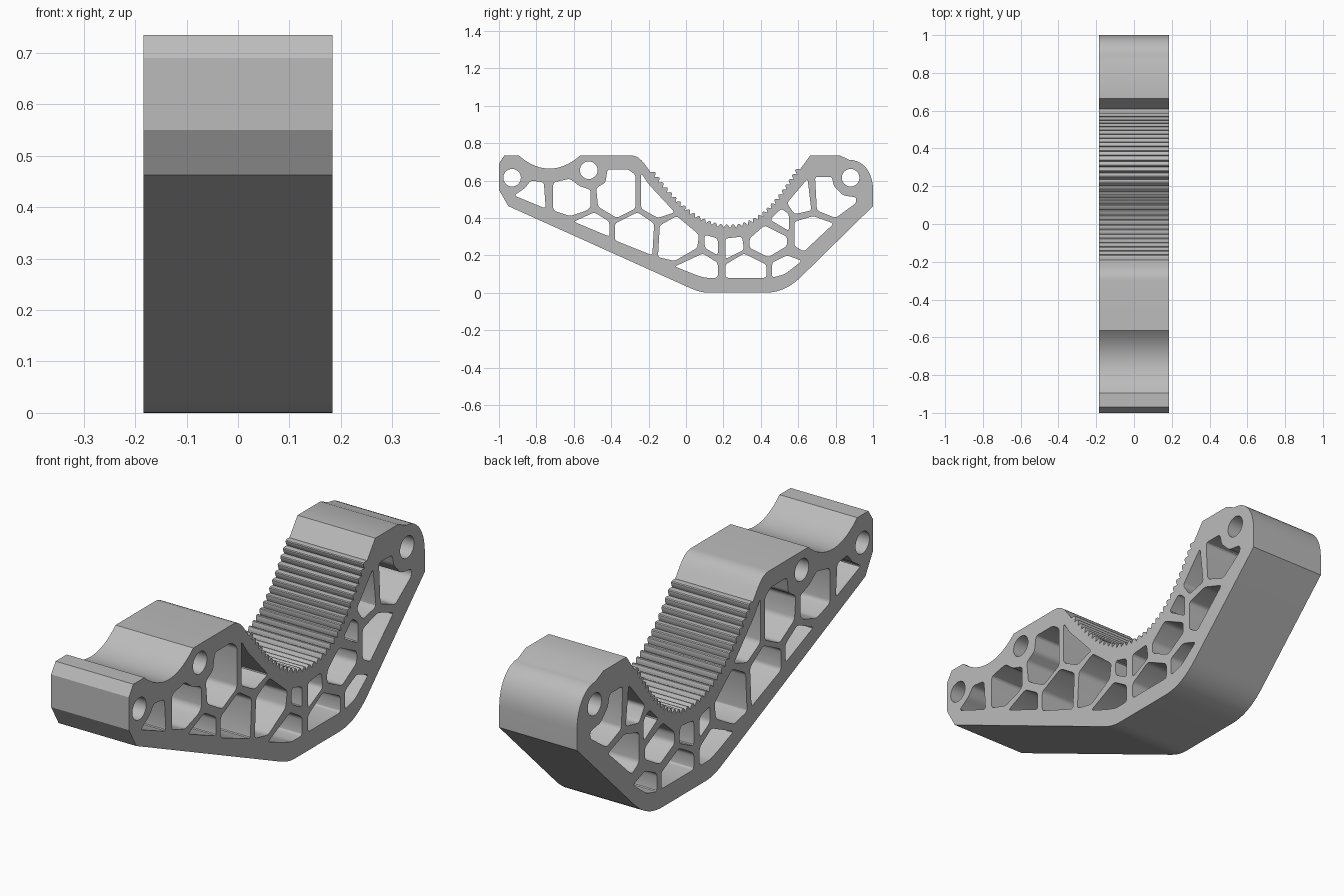
import bpy
import bmesh
import math
from mathutils import Vector
from mathutils.geometry import interpolate_bezier

HALF_WIDTH = 0.184

old = bpy.data.objects.get("Cube")
if old:
    bpy.data.objects.remove(old, do_unlink=True)


def make_material(name, colour):
    mat = bpy.data.materials.new(name)
    mat.use_nodes = True
    mat.diffuse_color = colour
    shader = next(n for n in mat.node_tree.nodes if n.type == "BSDF_PRINCIPLED")
    shader.inputs["Base Color"].default_value = colour
    return mat


def bezier(a, b, c, d, count):
    return list(interpolate_bezier(Vector(a), Vector(b), Vector(c), Vector(d), count))


def circle(centre, radius, count=32):
    turns = [math.tau * i / count for i in range(count)]
    return [Vector((centre[0] + radius * math.cos(t), centre[1] + radius * math.sin(t))) for t in turns]


def rounded(corners, radius=0.014, steps=4):
    """Replace each corner of a closed polygon with a short curve."""
    pts = [Vector(c) / 100 for c in corners]
    out = []
    for i, p in enumerate(pts):
        before, after = pts[i - 1] - p, pts[(i + 1) % len(pts)] - p
        reach = min(radius, before.length * 0.4, after.length * 0.4)
        a, b = p + before.normalized() * reach, p + after.normalized() * reach
        out += bezier(a, a.lerp(p, 0.6), b.lerp(p, 0.6), b, steps)
    return out


def ridged(path, teeth, height):
    """Raise a row of rounded ridges along the left-hand side of a path."""
    out = []
    for i, p in enumerate(path):
        along = path[min(i + 1, len(path) - 1)] - path[max(i - 1, 0)]
        normal = Vector((-along.y, along.x)).normalized()
        wave = abs(math.sin(math.pi * teeth * i / (len(path) - 1)))
        out.append(p + normal * height * wave)
    return out


# Outer profile in the (y, z) plane, from the front foot over the top to the back
dip = bezier((-0.895, 0.735), (-0.79, 0.64), (-0.67, 0.64), (-0.565, 0.735), 20)
shoulder = bezier((-0.30, 0.735), (-0.25, 0.735), (-0.23, 0.70), (-0.19, 0.645), 10)
groove_front = bezier((-0.19, 0.645), (-0.08, 0.495), (0.05, 0.345), (0.235, 0.345), 113)
groove_back = bezier((0.235, 0.345), (0.42, 0.345), (0.52, 0.52), (0.61, 0.66), 113)
back_top = bezier((0.875, 0.71), (0.95, 0.71), (1.0, 0.64), (1.0, 0.55), 12)
back_belly = bezier((0.62, 0.09), (0.56, 0.03), (0.50, 0.0), (0.42, 0.0), 10)
front_belly = bezier((0.13, 0.0), (0.08, 0.0), (0.05, 0.012), (0.0, 0.035), 10)

profile = [(-0.95, 0.463), (-1.0, 0.55), (-1.0, 0.69), (-0.97, 0.735)]
profile += dip + shoulder[:-1]
profile += ridged(groove_front, 16, 0.02)[:-1] + ridged(groove_back, 16, 0.02)
profile += [(0.665, 0.735), (0.82, 0.735)] + back_top
profile += [(1.0, 0.463)] + back_belly + front_belly

# Windows between the struts, in hundredths
front_windows = [
    [(-92, 52), (-86, 56), (-83, 60), (-76, 59), (-75, 45)],
    [(-71, 59), (-62, 61), (-57, 57), (-51, 55), (-51, 46), (-53, 44), (-62, 41), (-71, 44)],
    [(-48, 56), (-43, 59), (-42, 66), (-31, 66), (-27, 63), (-27, 45), (-37, 40), (-47, 46)],
    [(-24, 64), (-20, 58), (-6, 43), (-15, 40), (-24, 45)],
    [(-60, 38), (-49, 43), (-41, 38), (-41, 30)],
    [(-38, 37), (-26, 43), (-17, 37), (-18, 20), (-38, 28)],
    [(-14, 36), (-5, 41), (7, 31), (6, 24), (-6, 17), (-15, 19)],
    [(-6, 14), (9, 21), (17, 16), (17, 8), (10, 8), (4, 10)],
]
back_windows = [
    [(21, 15), (31, 21), (43, 15), (43, 8), (21, 8)],
    [(10, 31), (17, 29), (17, 20), (10, 24)],
    [(21, 29), (30, 30), (31, 23), (21, 18)],
    [(34, 29), (42, 36), (54, 30), (54, 25), (44, 19), (34, 24)],
    [(45, 39), (51, 45), (55, 42), (55, 33)],
    [(54, 48), (65, 61), (67, 44), (58, 42)],
    [(69, 62), (78, 62), (79, 57), (84, 52), (91, 51), (91, 48), (80, 40), (70, 44)],
    [(58, 38), (68, 41), (79, 37), (63, 22), (58, 25)],
    [(46, 16), (54, 20), (62, 17), (53, 10), (46, 8)],
]

loops = [profile]
loops += [rounded(w) for w in front_windows + back_windows]
# Pin holes
loops += [circle(c, 0.047) for c in ((-0.93, 0.615), (-0.52, 0.655), (0.88, 0.615))]

# Filled flat curve, extruded across the width
curve = bpy.data.curves.new("lattice_cradle", "CURVE")
curve.dimensions = "2D"
curve.fill_mode = "BOTH"
curve.extrude = HALF_WIDTH
for loop in loops:
    spline = curve.splines.new("POLY")
    spline.points.add(len(loop) - 1)
    for point, p in zip(spline.points, loop):
        point.co = (p[0], p[1], 0, 1)
    spline.use_cyclic_u = True

cradle = bpy.data.objects.new("lattice_cradle", curve)
bpy.context.collection.objects.link(cradle)
cradle.rotation_euler = (math.pi / 2, 0, math.pi / 2)
bpy.ops.object.select_all(action="DESELECT")
cradle.select_set(True)
bpy.context.view_layer.objects.active = cradle
bpy.ops.object.convert(target="MESH")

# Weld the caps to the walls and face everything outward
bm = bmesh.new()
bm.from_mesh(cradle.data)
bmesh.ops.remove_doubles(bm, verts=bm.verts, dist=0.0001)
bmesh.ops.recalc_face_normals(bm, faces=bm.faces)
bm.to_mesh(cradle.data)
bm.free()

cradle.data.materials.clear()
cradle.data.materials.append(make_material("light grey", (0.5, 0.5, 0.5, 1)))
bpy.ops.object.shade_smooth_by_angle(angle=math.radians(25))
